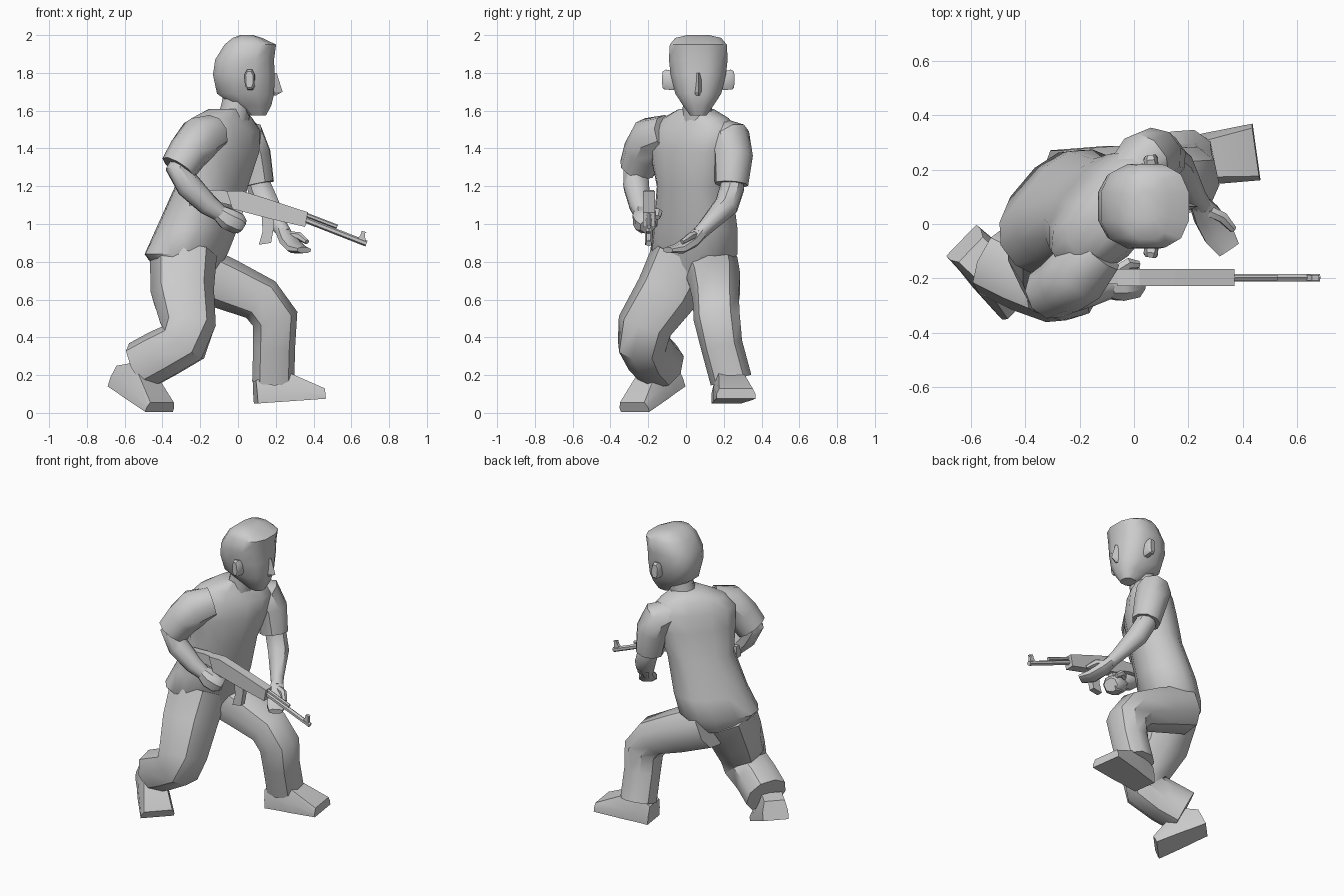
import bpy, bmesh, math
from mathutils import Vector as V, Matrix


def finish(name, bm, angle=40):
    bmesh.ops.recalc_face_normals(bm, faces=bm.faces)
    me = bpy.data.meshes.new(name)
    bm.to_mesh(me)
    bm.free()
    ob = bpy.data.objects.new(name, me)
    bpy.context.collection.objects.link(ob)
    bpy.ops.object.select_all(action='DESELECT')
    ob.select_set(True)
    bpy.context.view_layer.objects.active = ob
    if angle:
        bpy.ops.object.shade_smooth_by_angle(angle=math.radians(angle))
    return ob


def skin(name, rings, angle=40):
    """Bridge equal-length rings of points and cap both ends."""
    bm = bmesh.new()
    rows = [[bm.verts.new(p) for p in r] for r in rings]
    n = len(rows[0])
    for a, b in zip(rows, rows[1:]):
        for i in range(n):
            bm.faces.new((a[i], a[(i + 1) % n], b[(i + 1) % n], b[i]))
    bm.faces.new(rows[0])
    bm.faces.new(rows[-1])
    return finish(name, bm, angle)


def spow(v, e):
    return math.copysign(abs(v) ** e, v)


def tube(name, path, hint=(0, 1, 0), n=9, e=1.0, angle=40):
    """Tube along path of (x, y, z, radius_u, radius_v); u starts near hint."""
    pts = [V(p[:3]) for p in path]
    u, rings = V(hint), []
    for i, p in enumerate(path):
        t = V()
        if i:
            t += (pts[i] - pts[i - 1]).normalized()
        if i < len(pts) - 1:
            t += (pts[i + 1] - pts[i]).normalized()
        t.normalize()
        u = (u - t * u.dot(t)).normalized()
        v = t.cross(u)
        ring = []
        for k in range(n):
            a = math.tau * (k + 0.5) / n
            ring.append(pts[i] + u * p[3] * spow(math.cos(a), e) + v * p[-1] * spow(math.sin(a), e))
        rings.append(ring)
    return skin(name, rings, angle)


def prism(name, pts, y0, y1):
    """Side profile in x/z extruded across y."""
    return skin(name, [[V((x, y, z)) for x, z in pts] for y in (y0, y1)], 0)


# Torso and pelvis: turned level sections (z, cx, cy, half width, half depth)
yaw = math.radians(-40)
wide = V((-math.sin(yaw), math.cos(yaw), 0))
fwd = V((math.cos(yaw), math.sin(yaw), 0))
rings = []
for z, cx, cy, w, d in [(.73, -.27, .03, .15, .13), (.84, -.275, .04, .25, .18),
                        (.97, -.22, .05, .235, .185), (1.2, -.14, .045, .21, .165),
                        (1.38, -.10, .04, .255, .165), (1.49, -.09, .045, .27, .145),
                        (1.56, -.085, .05, .2, .115), (1.61, -.06, .055, .09, .085)]:
    rings.append([V((cx, cy, z)) + wide * w * spow(math.cos(a), .85) + fwd * d * spow(math.sin(a), .85)
                  for a in (math.tau * k / 14 for k in range(14))])
skin("torso", rings, 50)

# Neck
tube("neck", [(-.03, .06, 1.54, .085), (-.01, .063, 1.62, .08), (.01, .065, 1.72, .085)])

# Head: boxy sections (z, back x, front x, half width)
rings = []
for z, xb, xf, w in [(1.575, .05, .15, .045), (1.63, -.03, .18, .085), (1.69, -.115, .195, .125),
                     (1.79, -.137, .198, .15), (1.87, -.125, .195, .16), (1.95, -.075, .205, .155),
                     (1.985, -.03, .13, .125), (2.0, .01, .08, .06)]:
    cx, r = (xb + xf) / 2, (xf - xb) / 2
    rings.append([V((cx + r * spow(math.cos(a), .75), .065 + w * spow(math.sin(a), .8), z))
                  for a in (math.tau * (k + .5) / 12 for k in range(12))])
skin("head", rings, 45)

# Nose
skin("nose", [[V((.17, .04, z)), V((x, .065, z)), V((.17, .09, z))]
              for z, x in [(1.68, .2), (1.70, .236), (1.80, .205)]], 0)

# Ears
for side, s in (("right_ear", -1), ("left_ear", 1)):
    tube(side, [(.065, .065 + s * .12, 1.755, .027, .05), (.062, .065 + s * .175, 1.765, .028, .055),
                (.06, .065 + s * .188, 1.765, .02, .045)], (1, 0, 0), 8, .7)

# Trouser legs
tube("left_trouser_leg", [(-.27, .13, .77, .15), (-.07, .155, .685, .14), (.12, .16, .6, .125),
                          (.195, .165, .5, .125), (.19, .19, .36, .113), (.185, .24, .175, .113)], e=.9)
tube("right_trouser_leg", [(-.29, -.01, .82, .18), (-.295, -.10, .63, .17), (-.265, -.215, .46, .15),
                           (-.29, -.225, .37, .14), (-.4, -.19, .31, .135), (-.51, -.135, .25, .135)], e=.9)


# Shoes: wedge sections (distance, half width, top width factor, height)
def shoe(name, heel, rot_z, pitch, length):
    m = Matrix.Translation(heel) @ Matrix.Rotation(math.radians(rot_z), 4, 'Z') @ Matrix.Rotation(math.radians(pitch), 4, 'Y')
    rings = []
    for u, w, f, h in [(0, .08, .8, .12), (.25, .085, .75, .17), (.5, .095, .7, .15), (1, .105, .85, .055)]:
        rings.append([m @ V((u * length, y, z)) for y, z in
                      ((-w, 0), (w, 0), (w, h * .45), (w * f, h), (-w * f, h), (-w, h * .45))])
    skin(name, rings, 30)


shoe("left_shoe", V((.095, .215, .05)), 8, -4, .36)
shoe("right_shoe", V((-.635, -.06, .14)), -44, 24, .33)

# Sleeves and bare forearms
tube("left_sleeve", [(-.03, .17, 1.48, .085), (.04, .235, 1.45, .11), (.075, .25, 1.36, .105),
                     (.105, .24, 1.21, .09)])
tube("left_forearm", [(.09, .245, 1.3, .06), (.115, .245, 1.19, .066), (.155, .215, 1.1, .066),
                      (.225, .10, .98, .042), (.25, .065, .945, .038)])
tube("right_sleeve", [(-.13, -.1, 1.48, .1), (-.2, -.18, 1.455, .12), (-.26, -.225, 1.38, .11),
                      (-.315, -.255, 1.295, .1)])
tube("right_forearm", [(-.26, -.23, 1.38, .06), (-.32, -.265, 1.29, .066), (-.26, -.265, 1.2, .07),
                       (-.16, -.245, 1.1, .058), (-.08, -.23, 1.045, .042)])

# Left hand: open, palm up, with thumb
tube("left_hand", [(.235, .085, .965, .036, .036), (.27, .03, .91, .055, .035), (.31, -.035, .87, .06, .028),
                   (.35, -.095, .862, .045, .016)], (1, .7, 0), 8, .8)
tube("left_thumb", [(.27, .05, .94, .022), (.325, .025, .935, .022), (.365, -.02, .905, .014)], n=6)

# Right hand: fist round the grip, with thumb
tube("right_hand", [(-.1, -.235, 1.06, .042, .045), (-.06, -.225, 1.03, .062, .06), (-.005, -.21, 1.005, .065, .06),
                    (.02, -.2, .99, .045, .04)], (0, 1, 0), 8, .8)
tube("right_thumb", [(-.06, -.17, 1.06, .022), (-.02, -.145, 1.06, .022), (.015, -.15, 1.035, .015)], n=6)

# Rifle: profiles across y, barrel parts as thin tubes
prism("rifle_stock", [(-.26, 1.095), (-.26, 1.175), (-.1, 1.18), (.02, 1.165), (.0, 1.09), (-.12, 1.12)], -.22, -.17)
prism("rifle_receiver", [(-.06, 1.175), (.02, 1.175), (.15, 1.135), (.37, 1.062), (.355, .985), (.18, 1.025), (-.03, 1.08)],
      -.228, -.165)
prism("rifle_grip", [(-.03, 1.1), (.03, 1.08), (.0, .95), (-.05, .96)], -.22, -.175)
prism("rifle_magazine", [(.125, 1.05), (.19, 1.03), (.19, .985), (.175, .9), (.11, .89), (.13, .96)], -.218, -.178)
prism("rifle_front_sight", [(.63, .92), (.675, .905), (.672, .95), (.68, .957), (.655, .963), (.648, .94)], -.208, -.188)
tube("rifle_barrel", [(.33, 1.025, 0, .015)] and [(.33, -.197, 1.033, .016), (.68, -.197, .896, .016)], n=6)
tube("rifle_gas_tube", [(.33, -.197, 1.06, .012), (.525, -.197, .985, .012)], n=6)
